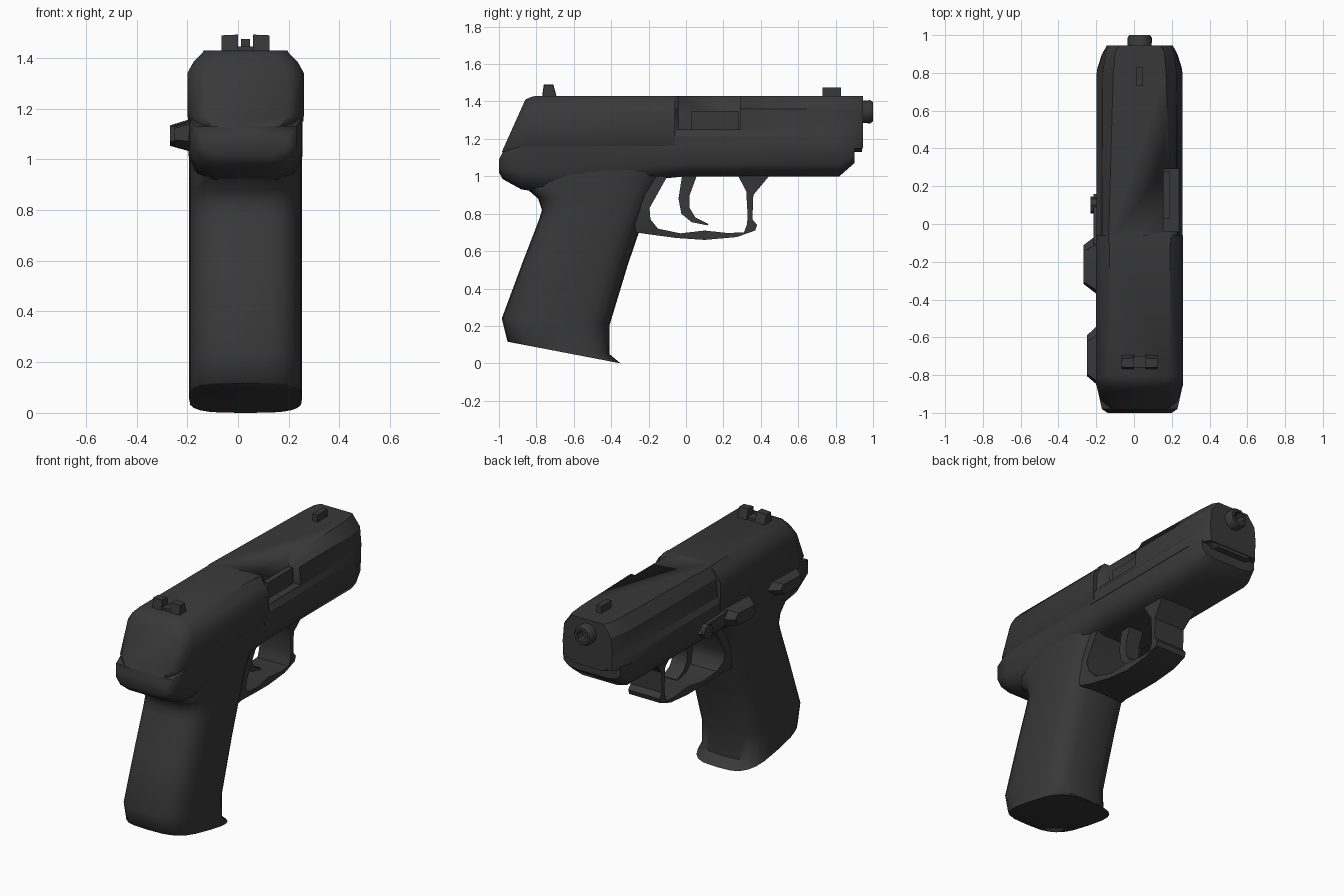
import bpy, bmesh, math

cube = bpy.data.objects.get("Cube")
if cube:
    bpy.data.objects.remove(cube, do_unlink=True)

CX = 0.03  # centre line of the body

gunmetal = bpy.data.materials.new("dark gunmetal")
gunmetal.use_nodes = True
COLOUR = (0.04, 0.04, 0.04, 1)
gunmetal.diffuse_color = COLOUR
gunmetal.node_tree.nodes["Principled BSDF"].inputs["Base Color"].default_value = COLOUR


def finish(name, bm, angle=35):
    bmesh.ops.recalc_face_normals(bm, faces=bm.faces)
    mesh = bpy.data.meshes.new(name)
    bm.to_mesh(mesh)
    bm.free()
    mesh.materials.append(gunmetal)
    obj = bpy.data.objects.new(name, mesh)
    bpy.context.collection.objects.link(obj)
    bpy.ops.object.select_all(action="DESELECT")
    obj.select_set(True)
    bpy.context.view_layer.objects.active = obj
    bpy.ops.object.shade_smooth_by_angle(angle=math.radians(angle))
    return obj


def loft(name, rings, angle=35):
    """Skin a list of equal closed rings and cap both ends."""
    bm = bmesh.new()
    rows = [[bm.verts.new(p) for p in ring] for ring in rings]
    n = len(rows[0])
    for a, b in zip(rows, rows[1:]):
        for i in range(n):
            j = (i + 1) % n
            bm.faces.new((a[i], a[j], b[j], b[i]))
    bm.faces.new(rows[0])
    bm.faces.new(rows[-1])
    return finish(name, bm, angle)


def mirrored(half, y, slope=0, z0=1.13):
    """Ring across the body from (half width, z) points, optionally raked."""
    pts = [(CX + w, z) for w, z in half] + [(CX - w, z) for w, z in reversed(half)]
    return [(x, y + slope * (z - z0), z) for x, z in pts]


def plate(name, profile, x0, x1, shrink=1.0, angle=35):
    """Extrude a (y, z) outline from x0 to x1, scaling the far side."""
    cy = sum(p[0] for p in profile) / len(profile)
    cz = sum(p[1] for p in profile) / len(profile)
    far = [(x1, cy + (y - cy) * shrink, cz + (z - cz) * shrink) for y, z in profile]
    return loft(name, [[(x0, y, z) for y, z in profile], far], angle)


def box(name, x0, x1, y0, y1, z0, z1):
    return plate(name, [(y0, z0), (y1, z0), (y1, z1), (y0, z1)], x0, x1)


# Rear half of the slide, raked at the back
def rear_ring(y, w, top, slope):
    return mirrored([(w - 0.03, 1.13), (w, 1.17), (w, 1.34),
                     (w - 0.025, 1.385), (w - 0.07, top)], y, slope)


loft("slide_rear", [
    rear_ring(-0.985, 0.165, 1.41, 0.45),
    rear_ring(-0.95, 0.205, 1.425, 0.42),
    rear_ring(-0.86, 0.23, 1.43, 0.2),
    rear_ring(-0.06, 0.23, 1.43, 0)], 40)


# Front half of the slide: narrow upper body above a full width rail
def front_ring(y, wide, narrow, top):
    return mirrored([(wide, 1.15), (wide, 1.215), (narrow + 0.01, 1.245),
                     (narrow, 1.36), (top, 1.43)], y)


slide_front = loft("slide_front", [
    front_ring(-0.1, 0.228, 0.2, 0.165),
    front_ring(0.8, 0.228, 0.195, 0.14),
    front_ring(0.91, 0.195, 0.18, 0.13),
    front_ring(0.945, 0.17, 0.165, 0.11)], 25)

# Ejection port cut into the slide
cutter = box("port_cutter", CX + 0.125, 0.4, -0.04, 0.29, 1.25, 1.5)
cutter.hide_render = True
cut = slide_front.modifiers.new("port", "BOOLEAN")
cut.operation = "DIFFERENCE"
cut.object = cutter
bpy.ops.object.select_all(action="DESELECT")
bpy.context.view_layer.objects.active = slide_front
slide_front.select_set(True)
bpy.ops.object.modifier_apply(modifier="port")
bpy.data.objects.remove(cutter, do_unlink=True)

# Barrel block inside the port, and the lip below the muzzle
box("chamber_block", 0.1, CX + 0.16, 0.03, 0.28, 1.2, 1.35)
loft("slide_lip", [
    mirrored([(w - 0.06, 1.13), (w, 1.17), (w, 1.22)], y)
    for y, w in ((0.8, 0.2), (0.9, 0.19), (0.94, 0.165))])

# Frame
FRAME = [(-1.0, 0.17, 1.09, 1.02), (-0.98, 0.2, 1.13, 0.985),
         (-0.88, 0.222, 1.16, 0.93), (-0.75, 0.225, 1.165, 0.91),
         (-0.2, 0.225, 1.165, 0.98), (0, 0.225, 1.165, 1.0),
         (0.82, 0.225, 1.165, 1.0), (0.9, 0.2, 1.165, 1.07)]
loft("frame", [
    mirrored([(w * 0.55, bot), (w * 0.85, bot + (top - bot) * 0.12),
              (w, bot + (top - bot) * 0.4), (w, top)], y)
    for y, w, top, bot in FRAME], 45)

# Grip: rounded sections given by back and front (y, z)
GRIP = [(-0.8, 1.05, -0.08, 1.05), (-0.87, 0.95, -0.12, 0.97),
        (-0.79, 0.88, -0.17, 0.91), (-0.77, 0.82, -0.2, 0.84),
        (-0.785, 0.77, -0.245, 0.72), (-0.87, 0.55, -0.31, 0.53),
        (-0.985, 0.24, -0.41, 0.2), (-0.955, 0.12, -0.41, 0.05),
        (-0.95, 0.115, -0.35, 0.0)]


def grip_ring(yb, zb, yf, zf, n=24):
    ring = []
    for i in range(n):
        a = 2 * math.pi * i / n
        c, s = math.cos(a), math.sin(a)
        t = 0.5 + 0.5 * math.copysign(abs(c) ** 0.6, c)
        x = CX + 0.223 * math.copysign(abs(s) ** 0.6, s)
        ring.append((x, yb + (yf - yb) * t, zb + (zf - zb) * t))
    return ring


loft("grip", [grip_ring(*row) for row in GRIP], 45)

# Trigger guard: outer and inner (y, z) with half width
GUARD = [(-0.27, 1.0, -0.1, 1.0, 0.17), (-0.28, 0.85, -0.195, 0.83, 0.17),
         (-0.27, 0.7, -0.19, 0.77, 0.16), (-0.2, 0.69, -0.15, 0.72, 0.14),
         (-0.05, 0.67, -0.03, 0.695, 0.12), (0.1, 0.66, 0.1, 0.71, 0.11),
         (0.27, 0.675, 0.22, 0.697, 0.11), (0.37, 0.71, 0.31, 0.7, 0.11),
         (0.38, 0.74, 0.325, 0.74, 0.11), (0.355, 0.77, 0.33, 0.78, 0.11),
         (0.36, 0.9, 0.322, 0.92, 0.11), (0.46, 1.02, 0.28, 1.0, 0.13)]
loft("trigger_guard", [
    [(CX - w, yo, zo), (CX + w, yo, zo), (CX + w, yi, zi), (CX - w, yi, zi)]
    for yo, zo, yi, zi, w in GUARD])

# Trigger: curved blade
TRIGGER = [(-0.02, 1.01, 0.06, 1.01), (-0.04, 0.88, 0.02, 0.9),
           (-0.025, 0.8, 0.02, 0.83), (0.03, 0.755, 0.05, 0.78),
           (0.115, 0.738, 0.12, 0.745)]
loft("trigger", [
    [(CX - 0.05, a, b), (CX + 0.05, a, b), (CX + 0.05, c, d), (CX - 0.05, c, d)]
    for a, b, c, d in TRIGGER])


# Barrel with a hollow muzzle
def circle(y, r, n=10):
    return [(CX + r * math.cos(2 * math.pi * i / n), y,
             1.345 + r * math.sin(2 * math.pi * i / n)) for i in range(n)]


loft("barrel", [circle(y, r) for y, r in
                ((0.85, 0.06), (0.985, 0.065), (1.0, 0.055), (1.0, 0.038), (0.93, 0.038))])

# Sights
SIGHT = [(-0.77, 1.42), (-0.76, 1.492), (-0.71, 1.492), (-0.69, 1.42)]
for side, name in ((1, "left"), (-1, "right")):
    plate("rear_sight_" + name, SIGHT, CX + side * 0.03, CX + side * 0.095, 0.92)
box("rear_sight_base", CX - 0.09, CX + 0.09, -0.76, -0.7, 1.42, 1.445)
box("front_sight", CX - 0.018, CX + 0.018, 0.73, 0.83, 1.42, 1.475)

# Controls on the right side of the frame
plate("slide_release_pad", [(-0.38, 1.06), (-0.36, 1.15), (-0.1, 1.16), (-0.05, 1.11),
                            (-0.1, 1.04), (-0.3, 1.03)], -0.185, -0.268, 0.62)
plate("slide_release_arm", [(-0.15, 1.07), (-0.15, 1.15), (0.1, 1.14), (0.16, 1.1),
                            (0.1, 1.06)], -0.185, -0.215)
plate("pivot_pin", [(0.1 + 0.045 * math.cos(i * math.pi / 4),
                     1.1 + 0.045 * math.sin(i * math.pi / 4)) for i in range(8)],
      -0.185, -0.23)
plate("safety_lever", [(-0.86, 1.07), (-0.84, 1.14), (-0.58, 1.15), (-0.53, 1.11),
                       (-0.6, 1.05), (-0.8, 1.03)], -0.185, -0.25, 0.65)
